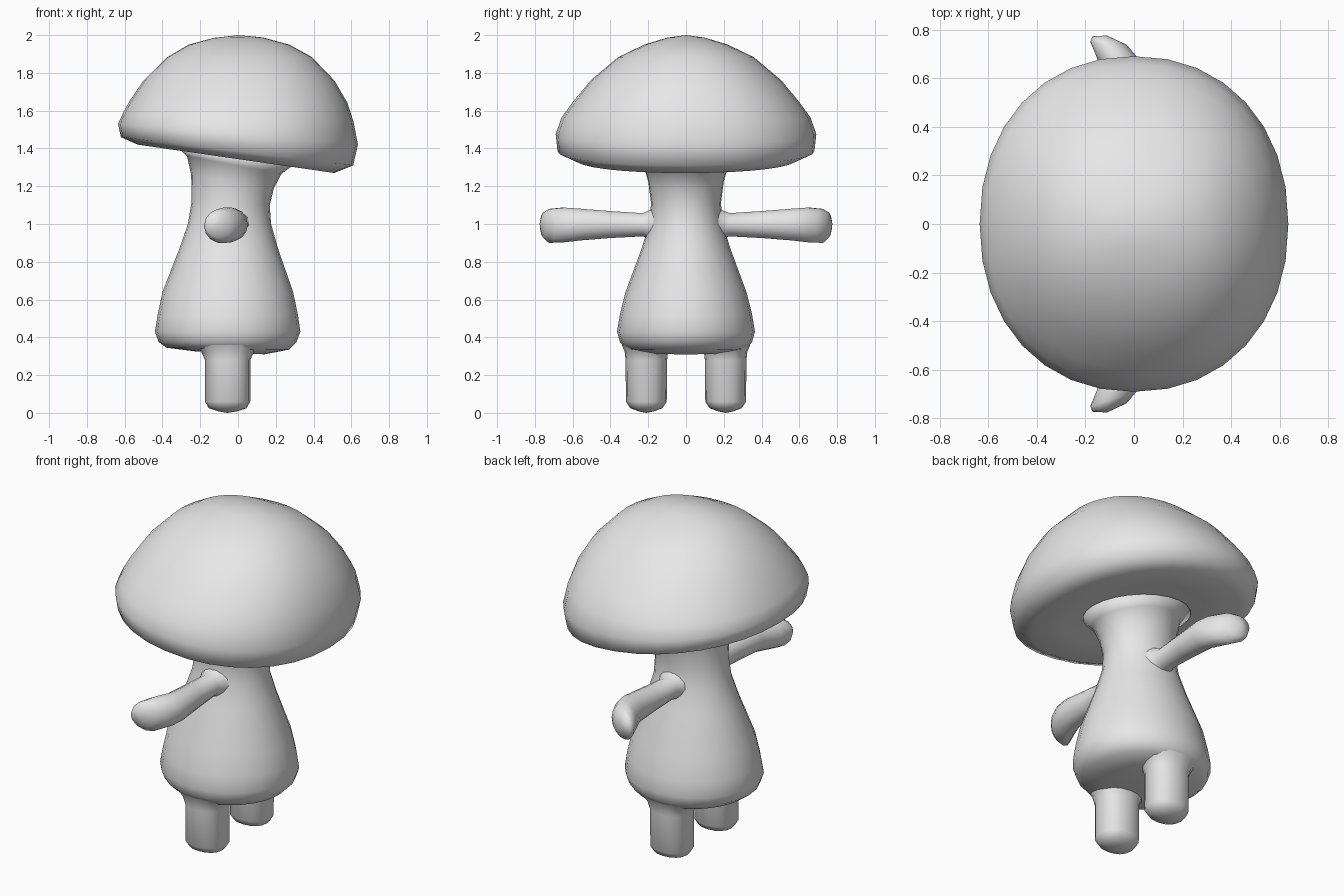
import bpy
import bmesh
import math
from mathutils import Vector

grey = bpy.data.materials.new("plain_grey")
grey.diffuse_color = (0.8, 0.8, 0.8, 1)


def loft(name, rings, sides, power=1.0):
    """Skin a closed tube through rings of (centre, half axis u, half axis v)."""
    bm = bmesh.new()
    loops = []
    for c, u, v in rings:
        c, u, v = Vector(c), Vector(u), Vector(v)
        loop = []
        for i in range(sides):
            a = 2 * math.pi * i / sides
            k, s = math.cos(a), math.sin(a)
            k = math.copysign(abs(k) ** power, k)
            s = math.copysign(abs(s) ** power, s)
            loop.append(bm.verts.new(c + u * k + v * s))
        loops.append(loop)
    for a, b in zip(loops, loops[1:]):
        for i in range(sides):
            j = (i + 1) % sides
            bm.faces.new((a[i], a[j], b[j], b[i]))
    # Zero-size end rings collapse to a single pole
    bmesh.ops.remove_doubles(bm, verts=bm.verts, dist=1e-5)
    bmesh.ops.recalc_face_normals(bm, faces=bm.faces)
    for f in bm.faces:
        f.smooth = True
    mesh = bpy.data.meshes.new(name)
    bm.to_mesh(mesh)
    bm.free()
    mesh.materials.append(grey)
    obj = bpy.data.objects.new(name, mesh)
    bpy.context.collection.objects.link(obj)
    return obj


def tilted(xl, zl, xr, zr, ry, sag=0.0):
    """Ring spanning a left and a right point, with depth radius ry."""
    return (((xl + xr) / 2, 0, (zl + zr) / 2 - sag),
            ((xr - xl) / 2, 0, (zr - zl) / 2), (0, ry, 0))


# Mushroom cap: tilted dome, rounded lip and shallow hollow underside
loft("cap", [
    tilted(0, 2.0, 0, 2.0, 0),
    tilted(-0.13, 1.985, 0.13, 1.988, 0.10),
    tilted(-0.26, 1.95, 0.27, 1.95, 0.22),
    tilted(-0.38, 1.88, 0.39, 1.885, 0.36),
    tilted(-0.50, 1.76, 0.51, 1.76, 0.505),
    tilted(-0.575, 1.65, 0.58, 1.64, 0.60),
    tilted(-0.61, 1.585, 0.612, 1.54, 0.66),
    tilted(-0.635, 1.53, 0.635, 1.42, 0.69),
    tilted(-0.62, 1.47, 0.61, 1.32, 0.68, 0.01),
    tilted(-0.53, 1.43, 0.51, 1.28, 0.59, 0.01),
    tilted(-0.36, 1.415, 0.33, 1.315, 0.40),
    tilted(-0.05, 1.39, -0.05, 1.39, 0),
], 32, 0.93)

# Bell-shaped body with a flared neck
loft("body", [
    tilted(-0.04, 1.42, -0.04, 1.42, 0),
    tilted(-0.33, 1.41, 0.29, 1.31, 0.27),
    tilted(-0.27, 1.36, 0.23, 1.265, 0.225),
    tilted(-0.248, 1.26, 0.19, 1.19, 0.20),
    tilted(-0.245, 1.12, 0.168, 1.10, 0.185),
    tilted(-0.265, 1.0, 0.175, 1.0, 0.195),
    tilted(-0.31, 0.87, 0.212, 0.87, 0.235),
    tilted(-0.40, 0.64, 0.292, 0.64, 0.32),
    tilted(-0.425, 0.52, 0.317, 0.52, 0.35),
    tilted(-0.44, 0.43, 0.33, 0.43, 0.365),
    tilted(-0.42, 0.375, 0.31, 0.375, 0.35),
    tilted(-0.38, 0.345, 0.27, 0.335, 0.32),
    tilted(-0.22, 0.325, 0.14, 0.31, 0.20),
    tilted(-0.05, 0.32, -0.05, 0.32, 0),
], 24)

for side, label in ((-1, "front"), (1, "back")):
    # Leg: (height, x radius, y radius), slightly flared at the top
    leg = [(0.36, 0.17, 0.13), (0.325, 0.14, 0.115), (0.28, 0.12, 0.11),
           (0.06, 0.12, 0.108), (0.025, 0.10, 0.085), (0.008, 0.05, 0.04),
           (0.0, 0, 0)]
    loft(label + "_leg", [((-0.055, side * 0.21, z), (rx, 0, 0), (0, ry, 0))
                          for z, rx, ry in leg], 16, 0.87)

    # Arm: (y, x, z, x radius, z radius, slant), hand bent to the left
    arm = [(0.12, -0.035, 1.0, 0.13, 0.12, 0), (0.185, -0.035, 0.998, 0.085, 0.08, 0),
           (0.23, -0.035, 0.996, 0.066, 0.063, 0), (0.40, -0.03, 0.997, 0.073, 0.073, 0),
           (0.56, -0.028, 0.997, 0.08, 0.086, -0.01), (0.65, -0.055, 0.995, 0.098, 0.094, -0.035),
           (0.72, -0.085, 0.99, 0.095, 0.092, -0.03), (0.755, -0.10, 0.995, 0.07, 0.065, -0.018),
           (0.775, -0.11, 1.0, 0, 0, 0)]
    loft(label + "_arm", [((x, side * y, z), (rx, side * slant, 0), (0, 0, rz))
                          for y, x, z, rx, rz, slant in arm], 14)
